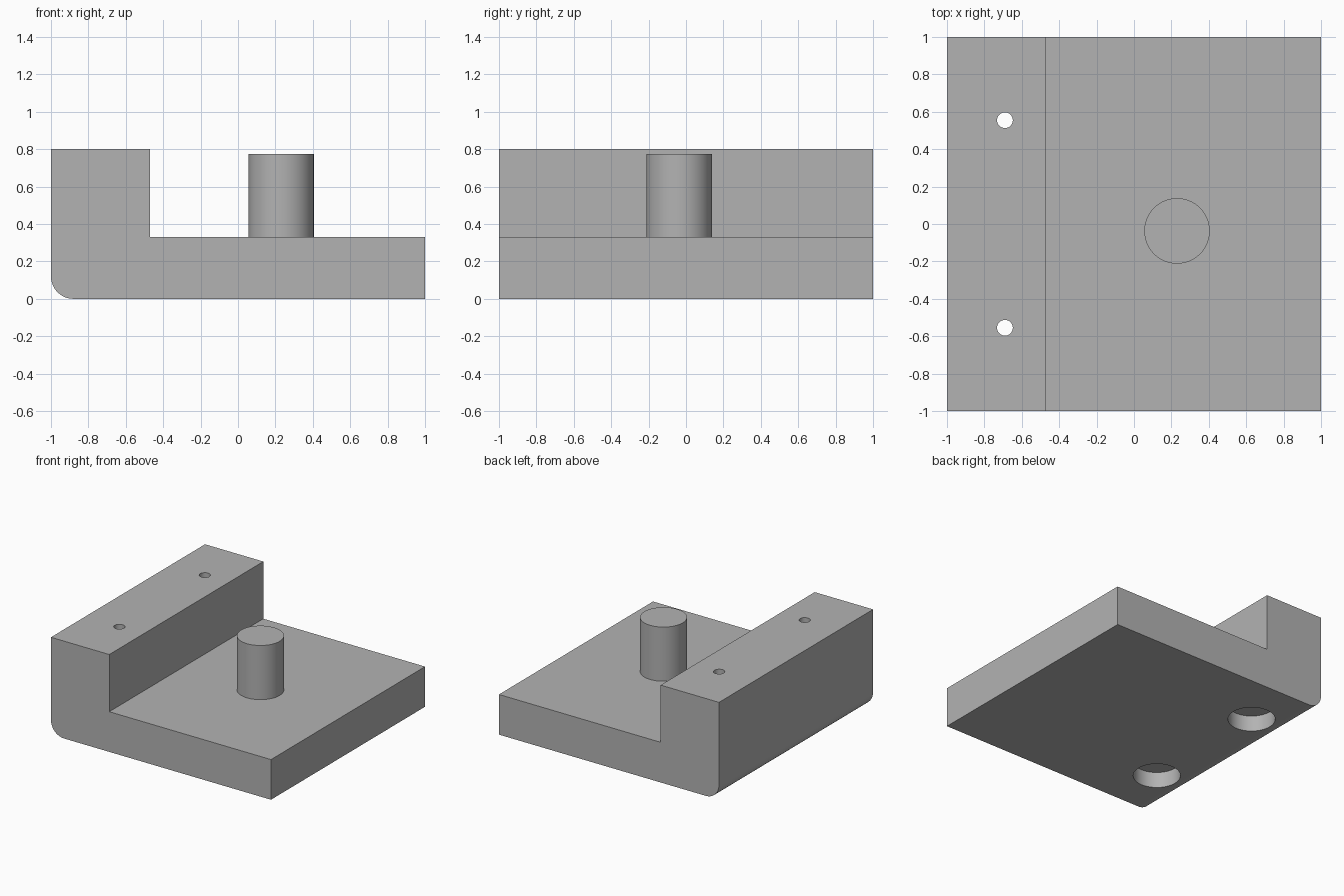
import bpy, bmesh, math
from mathutils import Vector

cube = bpy.data.objects.get("Cube")
if cube:
    bpy.data.objects.remove(cube, do_unlink=True)

GREY = (0.45, 0.45, 0.45, 1)
grey = bpy.data.materials.new("plain grey")
grey.use_nodes = True
grey.diffuse_color = GREY
grey.node_tree.nodes["Principled BSDF"].inputs["Base Color"].default_value = GREY


def finish(name, bm):
    """Turn a bmesh into a grey object."""
    bmesh.ops.recalc_face_normals(bm, faces=bm.faces)
    mesh = bpy.data.meshes.new(name)
    bm.to_mesh(mesh)
    bm.free()
    mesh.materials.append(grey)
    obj = bpy.data.objects.new(name, mesh)
    bpy.context.collection.objects.link(obj)
    return obj


def cylinder(name, x, y, bottom, top, radius):
    bm = bmesh.new()
    bmesh.ops.create_cone(bm, cap_ends=True, segments=64, radius1=radius,
                          radius2=radius, depth=top - bottom)
    bmesh.ops.translate(bm, verts=bm.verts, vec=(x, y, (bottom + top) / 2))
    return finish(name, bm)


def smooth(obj):
    bpy.ops.object.select_all(action='DESELECT')
    obj.select_set(True)
    bpy.context.view_layer.objects.active = obj
    bpy.ops.object.shade_smooth_by_angle(angle=math.radians(30))


# L-shaped block with a rounded lower edge, extruded front to back
R = 0.12
profile = [(1, 0), (1, 0.33), (-0.47, 0.33), (-0.47, 0.8), (-1, 0.8)]
for i in range(13):
    a = math.pi + i / 12 * math.pi / 2
    profile.append((-1 + R + R * math.cos(a), R + R * math.sin(a)))
bm = bmesh.new()
face = bm.faces.new([bm.verts.new((x, -1, z)) for x, z in profile])
side = bmesh.ops.extrude_face_region(bm, geom=[face])
verts = [g for g in side["geom"] if isinstance(g, bmesh.types.BMVert)]
bmesh.ops.translate(bm, verts=verts, vec=Vector((0, 2, 0)))
block = finish("stepped_block", bm)

# Through holes, each with a wide counterbore from below
HOLE_X = -0.69
for y in (-0.555, 0.555):
    for radius, top in ((0.178, 0.13), (0.042, 1)):
        cutter = cylinder("hole_cutter", HOLE_X, y, -0.2, top, radius)
        cutter.hide_render = True
        cut = block.modifiers.new("hole", 'BOOLEAN')
        cut.operation = 'DIFFERENCE'
        cut.solver = 'EXACT'
        cut.object = cutter
        bpy.context.view_layer.objects.active = block
        bpy.ops.object.modifier_apply(modifier=cut.name)
        bpy.data.objects.remove(cutter, do_unlink=True)
smooth(block)

# Upright pin on the low step
smooth(cylinder("pin", 0.23, -0.037, 0.33, 0.775, 0.175))
